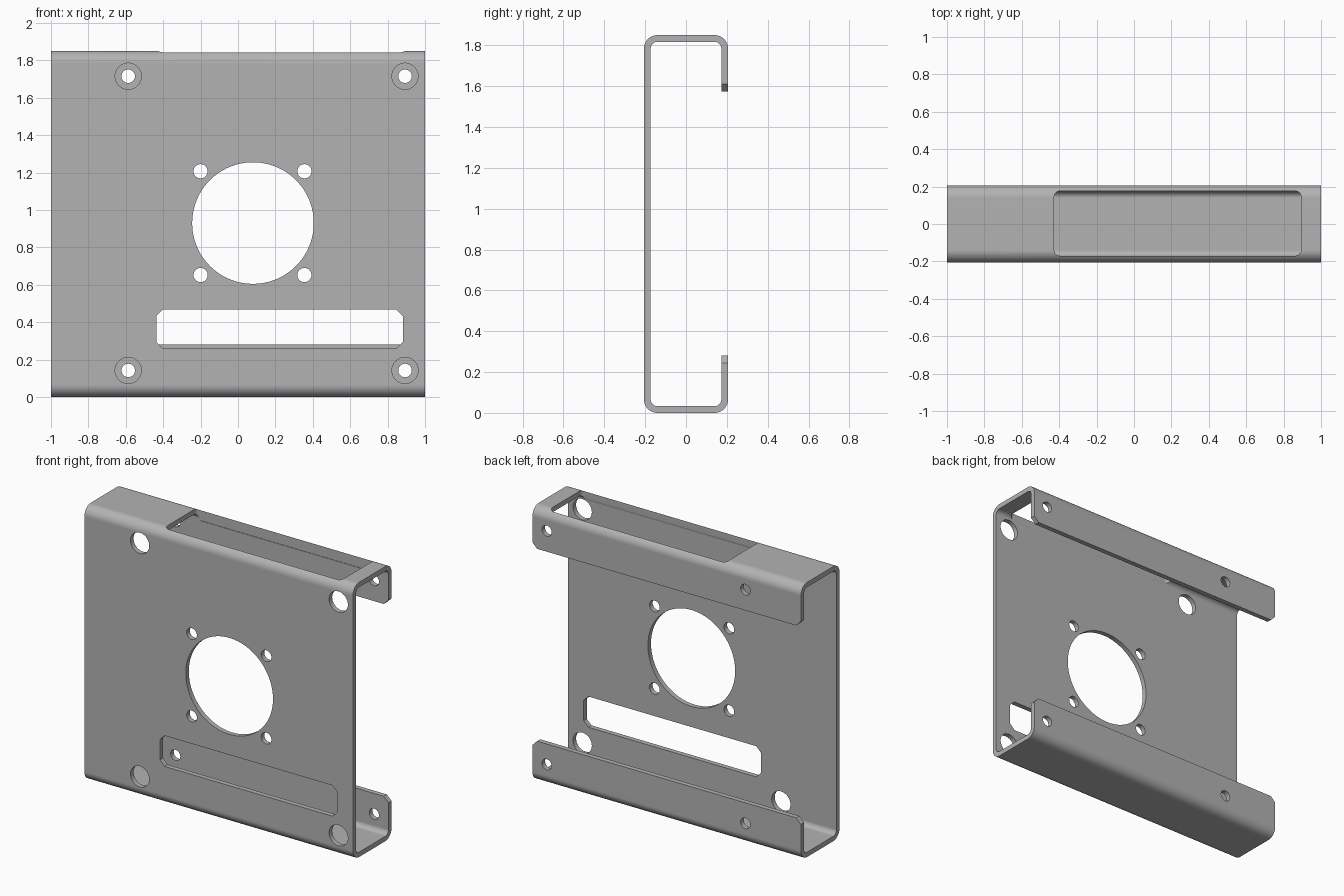
import bpy, bmesh, math
from mathutils import Vector

if "Cube" in bpy.data.objects:
    bpy.data.objects.remove(bpy.data.objects["Cube"])

HALF_DEPTH, HEIGHT, THICK, BEND = 0.206, 1.85, 0.033, 0.066
LIP_LOW, LIP_HIGH, CORNER = 0.28, 1.575, 0.035

steel = bpy.data.materials.new("grey steel")
steel.use_nodes = True
colour = (0.45, 0.45, 0.45, 1)
steel.diffuse_color = colour
steel.node_tree.nodes["Principled BSDF"].inputs["Base Color"].default_value = colour


def prism(name, points, direction):
    """Extrude a closed outline of 3D points along a vector."""
    bm = bmesh.new()
    face = bm.faces.new([bm.verts.new(p) for p in points])
    out = bmesh.ops.extrude_face_region(bm, geom=[face])
    moved = [v for v in out["geom"] if isinstance(v, bmesh.types.BMVert)]
    bmesh.ops.translate(bm, verts=moved, vec=direction)
    bmesh.ops.recalc_face_normals(bm, faces=bm.faces)
    mesh = bpy.data.meshes.new(name)
    bm.to_mesh(mesh)
    bm.free()
    obj = bpy.data.objects.new(name, mesh)
    bpy.context.collection.objects.link(obj)
    return obj


def arc(cx, cy, radius, start, sweep, steps):
    angles = [math.radians(start + sweep * i / steps) for i in range(steps + 1)]
    return [(cx + radius * math.cos(a), cy + radius * math.sin(a)) for a in angles]


def rounded_rect(x0, x1, y0, y1, r, steps):
    pts = []
    for i, (cx, cy) in enumerate([(x1 - r, y1 - r), (x0 + r, y1 - r),
                                  (x0 + r, y0 + r), (x1 - r, y0 + r)]):
        pts += arc(cx, cy, r, 90 * i, 90, steps)
    return pts


# Folded sheet: C-shaped section with rounded bends
def fold(inset):
    """Walk one side of the sheet from the lower lip round to the upper lip."""
    y, r = HALF_DEPTH - inset, BEND - inset
    low, high, c = BEND, HEIGHT - BEND, HALF_DEPTH - BEND
    pts = [(y, LIP_LOW)]
    for cy, cz, start in ((c, low, 0), (-c, low, -90), (-c, high, -180), (c, high, -270)):
        pts += arc(cy, cz, r, start, -90, 10)
    return pts + [(y, LIP_HIGH)]


section = fold(0) + fold(THICK)[::-1]
bracket = prism("bracket", [(-1, y, z) for y, z in section], Vector((2, 0, 0)))
bracket.data.materials.append(steel)

# Clipped corners of the lips
bm = bmesh.new()
bm.from_mesh(bracket.data)
corners = []
for e in bm.edges:
    a, b = (v.co for v in e.verts)
    on_end = abs(a.x - b.x) < 1e-4 and abs(a.z - b.z) < 1e-4
    if on_end and min(abs(a.z - LIP_LOW), abs(a.z - LIP_HIGH)) < 1e-4:
        corners.append(e)
bmesh.ops.bevel(bm, geom=corners, offset=CORNER, segments=1, affect="EDGES")
bm.to_mesh(bracket.data)
bm.free()

# Cutters for all the openings
cutters = []


def drill(name, x, z, radius, y0, y1, sides=32):
    ring = arc(x, z, radius, 0, 360, sides)[:-1]
    cutters.append(prism(name, [(px, y0, pz) for px, pz in ring], Vector((0, y1 - y0, 0))))


drill("centre_hole_cutter", 0.08, 0.93, 0.325, -0.3, 0, 96)
for x in (-0.2, 0.355):
    for z in (0.652, 1.207):
        drill("small_hole_cutter", x, z, 0.038, -0.3, 0)
for x in (-0.587, 0.893):
    for z in (0.142, 1.715):
        drill("access_hole_cutter", x, z, 0.07, -0.3, 0, 48)
        drill("lip_hole_cutter", x, z, 0.036, 0.1, 0.3)

slot = rounded_rect(-0.437, 0.883, 0.26, 0.467, CORNER, 1)
cutters.append(prism("slot_cutter", [(x, -0.3, z) for x, z in slot], Vector((0, 0.3, 0))))
window = rounded_rect(-0.427, 0.893, -0.17, 0.176, 0.03, 6)
cutters.append(prism("window_cutter", [(x, y, 1.77) for x, y in window], Vector((0, 0, 0.2))))

for cutter in cutters:
    cutter.hide_render = True
    mod = bracket.modifiers.new(cutter.name, "BOOLEAN")
    mod.operation, mod.solver, mod.object = "DIFFERENCE", "EXACT", cutter

# Bake the cuts and remove the cutters
graph = bpy.context.evaluated_depsgraph_get()
baked = bpy.data.meshes.new_from_object(bracket.evaluated_get(graph))
bracket.modifiers.clear()
bracket.data = baked
for cutter in cutters:
    bpy.data.objects.remove(cutter)

# Smooth bends, crisp edges, flat walls
bpy.ops.object.select_all(action="DESELECT")
bracket.select_set(True)
bpy.context.view_layer.objects.active = bracket
bpy.ops.object.shade_smooth_by_angle(angle=math.radians(30))
weighted = bracket.modifiers.new("flat walls", "WEIGHTED_NORMAL")
weighted.keep_sharp = True
